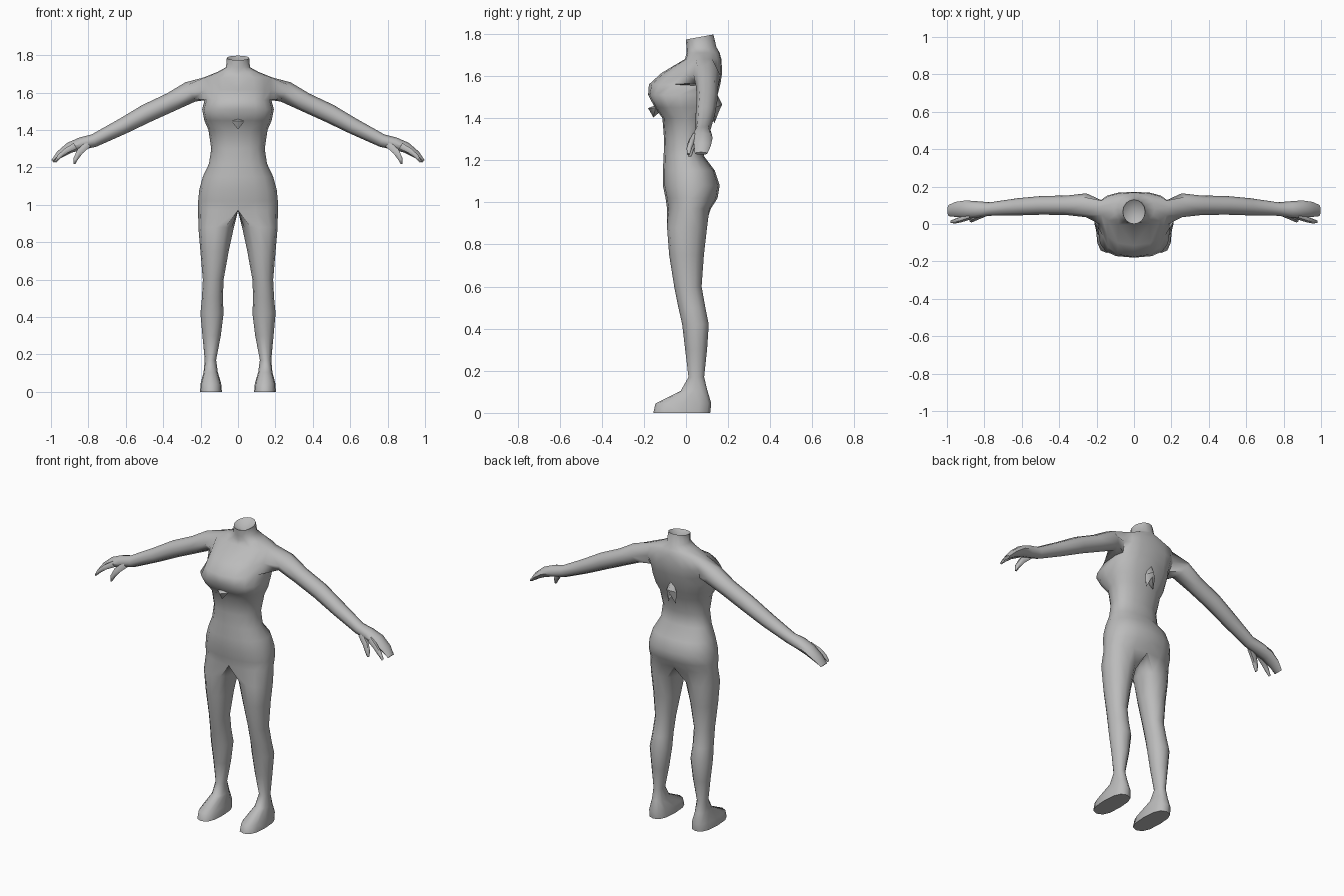
import bpy, bmesh, math
from mathutils import Vector

if "Cube" in bpy.data.objects:
    bpy.data.objects.remove(bpy.data.objects["Cube"])

grey = bpy.data.materials.new("mannequin grey")
grey.diffuse_color = (0.5, 0.5, 0.5, 1)
grey.use_nodes = True
grey.node_tree.nodes["Principled BSDF"].inputs["Base Color"].default_value = grey.diffuse_color


def spow(v, p):
    return math.copysign(abs(v) ** (2 / p), v) if abs(v) > 1e-6 else 0.0


def finish(name, bm, angle=60, mirror=True):
    bmesh.ops.recalc_face_normals(bm, faces=bm.faces[:])
    me = bpy.data.meshes.new(name)
    bm.to_mesh(me)
    bm.free()
    me.materials.append(grey)
    ob = bpy.data.objects.new(name, me)
    bpy.context.collection.objects.link(ob)
    bpy.ops.object.select_all(action='DESELECT')
    ob.select_set(True)
    bpy.context.view_layer.objects.active = ob
    bpy.ops.object.shade_smooth_by_angle(angle=math.radians(angle))
    if mirror:
        mod = ob.modifiers.new("mirror", 'MIRROR')
        mod.use_clip = True
    return ob


def skin(bm, a, b, closed=True):
    n = len(a)
    for i in range(n if closed else n - 1):
        k = (i + 1) % n
        bm.faces.new((a[i], a[k], b[k], b[i]))


def limb_rings(bm, path, n, start):
    """Rings across a path of (x, y, z, radius up, radius along y)."""
    pts = [Vector(p[:3]) for p in path]
    rings = []
    for i, p in enumerate(path):
        t = (pts[min(i + 1, len(pts) - 1)] - pts[max(i - 1, 0)]).normalized()
        up = Vector((-t.z, 0, t.x)).normalized()
        ring = []
        for k in range(n):
            a = math.radians(start + 360 * k / n)
            ring.append(bm.verts.new(pts[i] + up * p[3] * math.sin(a)
                                     + Vector((0, p[4] * math.cos(a), 0))))
        rings.append(ring)
    for a, b in zip(rings, rings[1:]):
        skin(bm, a, b)
    bm.faces.new(rings[-1])
    return rings


bm = bmesh.new()

# torso half: height, half width, front, widest y, back, squareness
TORSO = [
    (0.97, .213, -.090, .02, .118, 2.3),
    (1.02, .213, -.097, .02, .150, 2.3),
    (1.08, .207, -.110, .02, .160, 2.3),
    (1.15, .188, -.110, .02, .137, 2.3),
    (1.22, .155, -.106, .00, .085, 2.2),
    (1.30, .143, -.104, .00, .082, 2.2),
    (1.40, .158, -.112, .00, .110, 2.3),
    (1.45, .180, -.148, -.02, .132, 2.6),
    (1.51, .192, -.180, -.03, .150, 2.8),
    (1.56, .178, -.176, .05, .163, 2.7),
    (1.615, .188, -.115, .09, .172, 2.5),
    (1.68, .185, -.005, .09, .168, 2.4),
    (1.71, .110, .003, .08, .160, 2.2),
    (1.735, .064, .002, .07, .145, 2.0),
    (1.785, .060, .000, .065, .130, 2.0),
]
COLS = 8
torso = []
for z, hw, yf, yc, yb, p in TORSO:
    ring = []
    for j in range(COLS + 1):
        a = -math.pi / 2 + math.pi * j / COLS
        s, c = spow(math.sin(a), p), spow(math.cos(a), p)
        y = yc + s * ((yb - yc) if s > 0 else (yc - yf))
        tilt = 0.012 * s if z > 1.78 else 0
        ring.append(bm.verts.new((hw * c, y, z + tilt)))
    torso.append(ring)
ARM_LOW = 9
for i in range(len(torso) - 1):
    for j in range(COLS):
        if i in (ARM_LOW, ARM_LOW + 1) and j in (3, 4):
            continue                       # arm opening
        a, b = torso[i], torso[i + 1]
        bm.faces.new((a[j], a[j + 1], b[j + 1], b[j]))

# hollow of the neck
pit = bm.verts.new((0, .065, 1.745))
for j in range(COLS):
    bm.faces.new((torso[-1][j], torso[-1][j + 1], pit))

# leg and foot: height, inner x, outer x, front, back, squareness
LEG = [
    (.88, .022, .212, -.090, .100, 2.2),
    (.75, .050, .201, -.080, .085, 2.1),
    (.60, .077, .188, -.056, .074, 2.1),
    (.50, .081, .193, -.036, .092, 2.1),
    (.42, .077, .201, -.018, .108, 2.1),
    (.30, .092, .190, -.004, .100, 2.0),
    (.17, .117, .178, .012, .086, 2.0),
    (.105, .108, .184, -.025, .102, 2.2),
    (.045, .090, .200, -.145, .120, 2.5),
    (.00, .086, .203, -.155, .115, 2.6),
]
crotch = [bm.verts.new((0, y, .965)) for y in (.07, .015, -.04)]
loop = torso[0] + crotch
for z, x0, x1, y0, y1, p in LEG:
    ring = []
    for k in range(12):
        a = math.radians(-120 + 30 * k)
        ring.append(bm.verts.new(((x0 + x1) / 2 + (x1 - x0) / 2 * spow(math.cos(a), p),
                                  (y0 + y1) / 2 + (y1 - y0) / 2 * spow(math.sin(a), p), z)))
    skin(bm, loop, ring)
    loop = ring
bm.faces.new(loop)

# arm and palm, joined to the opening
ARM = [
    (.255, .100, 1.603, .058, .064),
    (.36, .100, 1.548, .051, .052),
    (.49, .100, 1.488, .050, .050),
    (.62, .092, 1.418, .043, .046),
    (.77, .080, 1.343, .035, .036),
    (.84, .078, 1.326, .034, .044),
    (.90, .080, 1.305, .029, .046),
    (.955, .078, 1.268, .020, .040),
    (.991, .072, 1.232, .009, .030),
]
arm = limb_rings(bm, ARM, 8, -135)
A, B, C = torso[ARM_LOW:ARM_LOW + 3]
skin(bm, [A[3], A[4], A[5], B[5], C[5], C[4], C[3], B[3]], arm[0])
finish("body", bm)

# thumb and first finger
for name, path in {
    "thumb": [(.80, .055, 1.325, .020, .018), (.845, .035, 1.285, .020, .017),
              (.868, .022, 1.245, .014, .014), (.875, .018, 1.218, .006, .008)],
    "first_finger": [(.87, .045, 1.315, .020, .020), (.92, .026, 1.288, .016, .016),
                     (.955, .016, 1.258, .013, .013), (.978, .012, 1.228, .006, .007)],
}.items():
    bm = bmesh.new()
    limb_rings(bm, path, 6, 0)
    finish(name, bm)

# small pointed tab under the bust
bm = bmesh.new()
tip = [bm.verts.new(v) for v in ((0, -.135, 1.465), (.035, -.145, 1.447), (0, -.155, 1.403),
                                 (0, -.180, 1.447), (0, -.11, 1.44))]
for f in ((0, 1, 3), (1, 2, 3), (0, 1, 4), (1, 2, 4)):
    bm.faces.new([tip[i] for i in f])
finish("front_tab", bm, 30)

# forked leaf on the spine
bm = bmesh.new()
leaf = [bm.verts.new(v) for v in ((0, .14, 1.53), (.034, .140, 1.45), (.026, .135, 1.375),
                                  (0, .160, 1.44), (0, .172, 1.465), (0, .10, 1.45))]
for f in ((0, 1, 4), (1, 2, 3, 4), (0, 1, 5), (1, 2, 3, 5)):
    bm.faces.new([leaf[i] for i in f])
finish("back_leaf", bm, 30)
